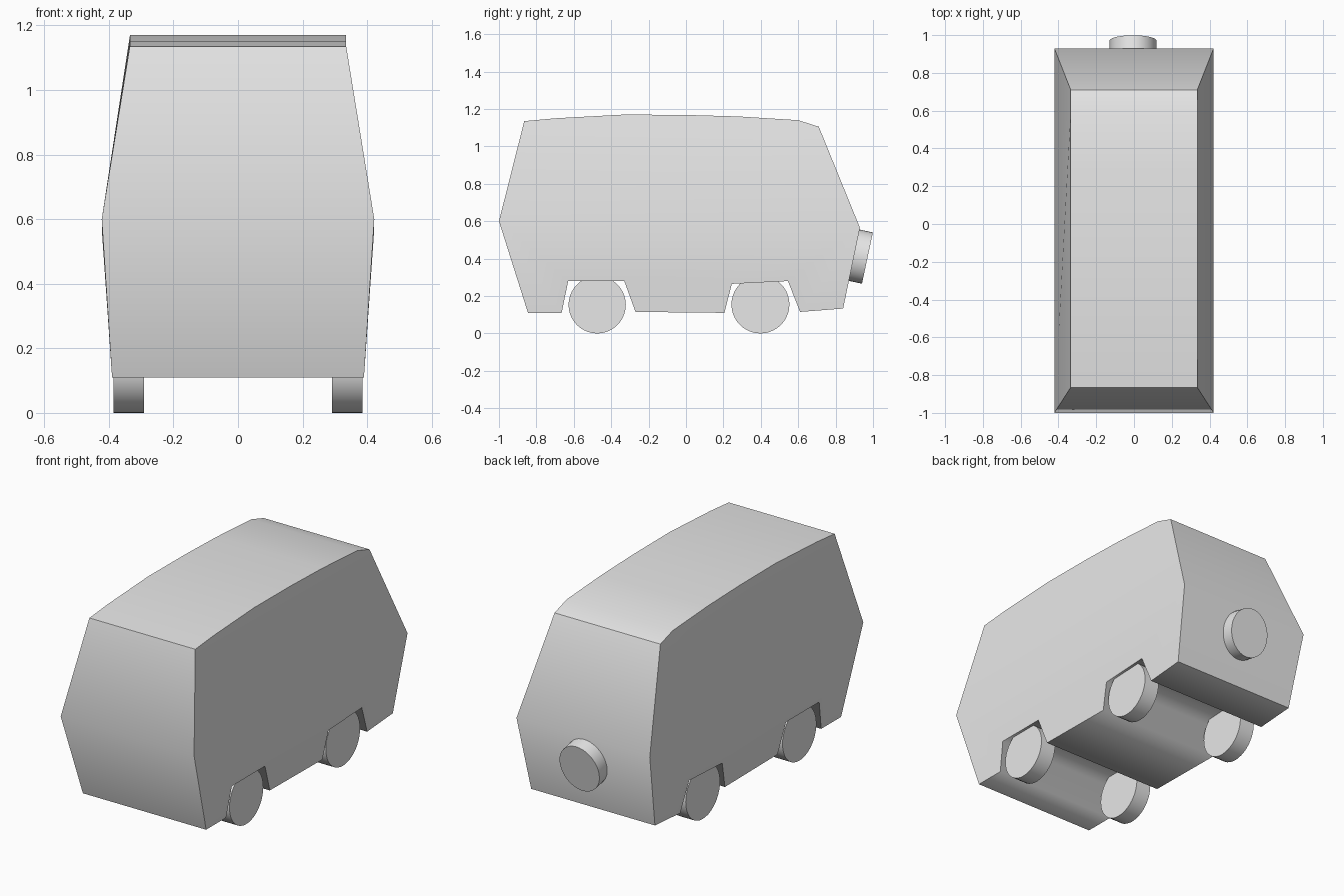
import bpy, bmesh, math
from mathutils import Matrix, Vector

cube = bpy.data.objects.get("Cube")
if cube:
    bpy.data.objects.remove(cube, do_unlink=True)

grey = bpy.data.materials.new("light_grey")
grey.use_nodes = True
grey.diffuse_color = (0.8, 0.8, 0.8, 1)
grey.node_tree.nodes["Principled BSDF"].inputs["Base Color"].default_value = (0.8, 0.8, 0.8, 1)


def add_object(name, bm):
    mesh = bpy.data.meshes.new(name)
    bm.to_mesh(mesh)
    bm.free()
    mesh.materials.append(grey)
    obj = bpy.data.objects.new(name, mesh)
    bpy.context.collection.objects.link(obj)
    return obj


# Side profile (y, z): underside with wheel arches, then roof, between the two belt points
BELT_FRONT, BELT_REAR = (-1.0, 0.6), (0.93, 0.565)
ROOF = [(0.71, 1.105), (0.6, 1.14), (0.28, 1.16), (0.0, 1.168),
        (-0.33, 1.17), (-0.7, 1.15), (-0.865, 1.135)]
UNDER = [(-0.845, 0.11), (-0.665, 0.11), (-0.63, 0.28), (-0.33, 0.28), (-0.27, 0.115),
         (0.205, 0.11), (0.245, 0.265), (0.545, 0.28), (0.61, 0.115), (0.84, 0.133)]


def half_width(z):
    if z > 1:
        return 0.335
    return 0.39 + 0.032 * min(1, (z - 0.11) / 0.46)


def build_body():
    bm = bmesh.new()
    profile = [BELT_FRONT] + UNDER + [BELT_REAR] + ROOF
    left, right = [[bm.verts.new((s * half_width(z), y, z)) for y, z in profile] for s in (1, -1)]
    n, rear = len(profile), len(UNDER) + 1
    # Front, underside, back and roof strips
    for i in range(n):
        j = (i + 1) % n
        bm.faces.new((left[i], left[j], right[j], right[i]))
    # Sides, folded along the belt line
    for side in (left, right):
        bm.faces.new(side[:rear + 1])
        bm.faces.new(side[rear:] + side[:1])
    bmesh.ops.recalc_face_normals(bm, faces=bm.faces)
    for f in bm.faces:
        f.smooth = True
    # Sharp corners, with soft shading left inside the wheel arches
    for e in bm.edges:
        a, b = e.verts
        in_arch = a.co.x * b.co.x < 0 and a.co.z < 0.3 and abs(a.co.y) < 0.7
        e.smooth = in_arch or e.calc_face_angle() < math.radians(45)
    return add_object("body", bm)


def disc(name, centre, axis, radius, depth, squash=1.0):
    bm = bmesh.new()
    turn = Vector(axis).to_track_quat("Z", "X").to_matrix().to_4x4()
    place = Matrix.Translation(centre) @ Matrix.Scale(squash, 4, (1, 0, 0)) @ turn
    bmesh.ops.create_cone(bm, cap_ends=True, segments=40, radius1=radius,
                          radius2=radius, depth=depth, matrix=place)
    bmesh.ops.recalc_face_normals(bm, faces=bm.faces)
    for f in bm.faces:
        f.smooth = True
    for e in bm.edges:
        e.smooth = e.calc_face_angle() < math.radians(45)
    return add_object(name, bm)


build_body()

# Wheels
for side, s in (("left", 1), ("right", -1)):
    disc(f"front_wheel_{side}", (s * 0.338, -0.475, 0.153), (1, 0, 0), 0.153, 0.095)
    disc(f"rear_wheel_{side}", (s * 0.338, 0.398, 0.155), (1, 0, 0), 0.155, 0.095)

# Spare wheel cover, leaning with the back panel
tilt = math.radians(12)
axis = Vector((0, math.cos(tilt), -math.sin(tilt)))
disc("spare_wheel", Vector((-0.005, 0.97, 0.403)) - axis * 0.04, axis, 0.14, 0.08, 0.89)
